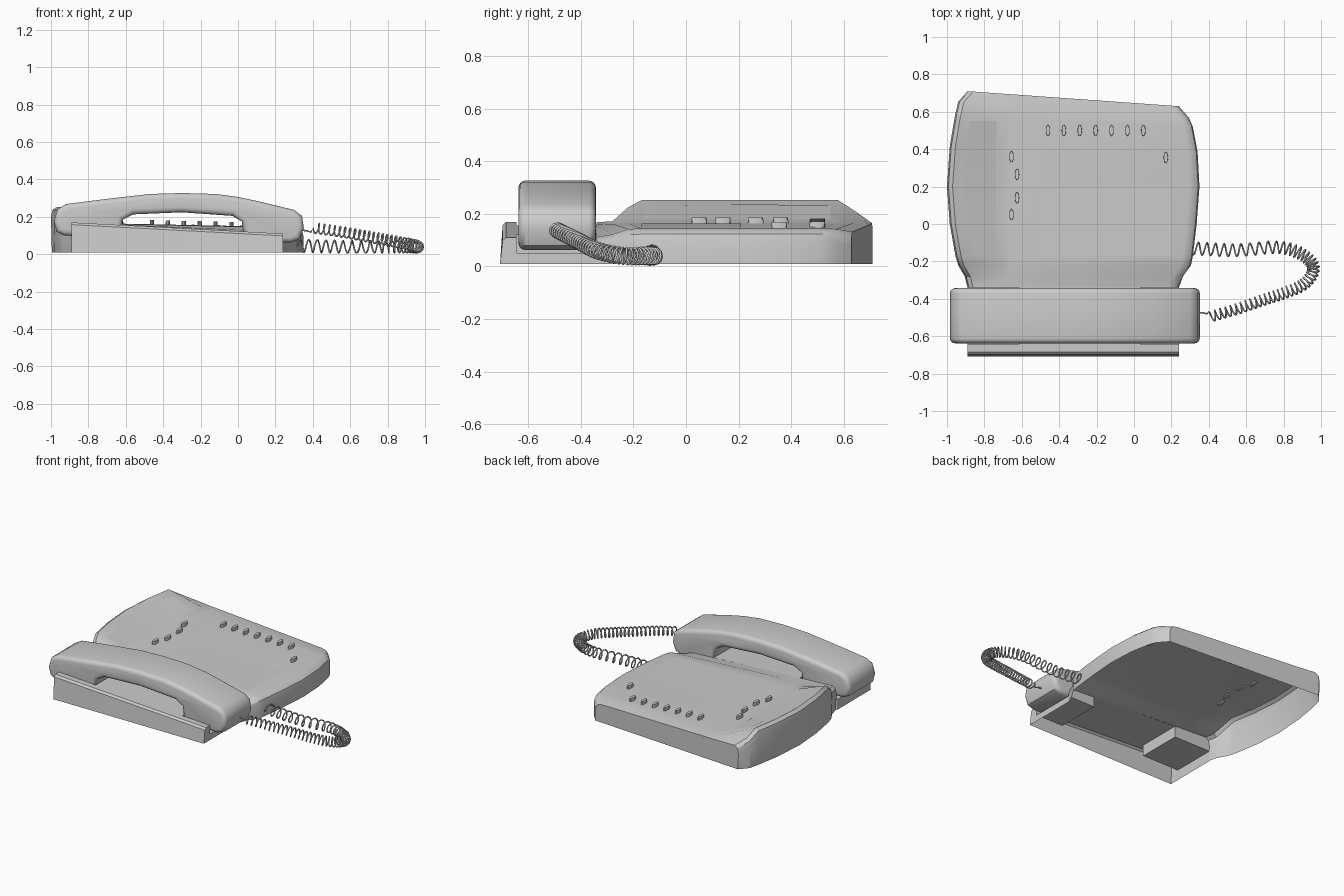
import bpy, bmesh, math
from mathutils import Vector
from mathutils.bvhtree import BVHTree

if "Cube" in bpy.data.objects:
    bpy.data.objects.remove(bpy.data.objects["Cube"])


def finish(name, bm, angle=30):
    bmesh.ops.remove_doubles(bm, verts=bm.verts, dist=1e-5)
    bmesh.ops.dissolve_degenerate(bm, edges=bm.edges, dist=1e-5)
    bmesh.ops.recalc_face_normals(bm, faces=bm.faces)
    me = bpy.data.meshes.new(name)
    bm.to_mesh(me)
    bm.free()
    ob = bpy.data.objects.new(name, me)
    bpy.context.collection.objects.link(ob)
    bpy.ops.object.select_all(action='DESELECT')
    ob.select_set(True)
    bpy.context.view_layer.objects.active = ob
    bpy.ops.object.shade_smooth_by_angle(angle=math.radians(angle))
    return ob


def loft(bm, sections):
    rows = [[bm.verts.new(p) for p in s] for s in sections]
    for a, b in zip(rows, rows[1:]):
        for i in range(len(a) - 1):
            bm.faces.new((a[i], a[i + 1], b[i + 1], b[i]))
    return rows


# Main body: open-bottomed shell lofted front to back, with raised left wing
# y, left x, right x, left z, crease z, right z, back slant
stations = [
    (-0.34, -0.89, 0.24, 0.168, 0.160, 0.112, 0),
    (-0.28, -0.905, 0.262, 0.172, 0.163, 0.122, 0),
    (-0.22, -0.94, 0.305, 0.225, 0.165, 0.142, 0),
    (-0.17, -0.955, 0.315, 0.252, 0.165, 0.145, 0),
    (0.0, -0.985, 0.335, 0.252, 0.165, 0.145, 0),
    (0.2, -1.0, 0.35, 0.252, 0.165, 0.145, 0),
    (0.4, -0.985, 0.34, 0.252, 0.165, 0.145, 0.3),
    (0.55, -0.957, 0.315, 0.252, 0.165, 0.145, 0.7),
    (0.61, -0.94, 0.295, 0.205, 0.165, 0.143, 1),
    (0.67, -0.89, 0.24, 0.165, 0.158, 0.132, 1),
]
bm = bmesh.new()
secs = []
for y, xl, xr, zl, zc, zr, k in stations:
    prof = [(xl + 0.005, 0.01), (xl, zl - 0.05), (xl + 0.008, zl - 0.015), (xl + 0.03, zl),
            (-0.70, zc), (-0.66, zc - 0.001), (xr - 0.055, zr), (xr - 0.025, zr - 0.007),
            (xr - 0.007, zr - 0.022), (xr, zr - 0.05), (xr, 0.01)]
    secs.append([(x, y - 0.071 * k * (x + 0.325), z) for x, z in prof])
rows = loft(bm, secs)
bm.faces.new(rows[-1])
body = finish("phone_body", bm, 28)
tmp = bmesh.new()
tmp.from_mesh(body.data)
tree = BVHTree.FromBMesh(tmp)
tmp.free()


def top_z(x, y):
    return tree.ray_cast(Vector((x, y, 1)), Vector((0, 0, -1)))[0].z


# Handset cradle: sloped front rim, solid middle, open pocket at each end
def rim_z(x):
    return 0.17 - 0.053 * (x + 0.89)


bm = bmesh.new()
secs = []
for x, floor in [(-0.89, 0.08), (-0.615, 0.08), (-0.615, None), (0.035, None), (0.035, 0.052), (0.24, 0.052)]:
    zt = rim_z(x)
    f = zt if floor is None else floor
    secs.append([(x, -0.708, 0.01), (x, -0.698, zt - 0.012), (x, -0.685, zt), (x, -0.645, zt),
                 (x, -0.645, f), (x, -0.34, f), (x, -0.34, zt)])
rows = loft(bm, secs)
for r in (rows[0], rows[-1]):
    bm.faces.new(r[:6] + [bm.verts.new((r[0].co.x, -0.34, 0.01))])
finish("handset_cradle", bm)

# Handset: side profile extruded across and rounded
profile = [(-0.93, 0.10), (-0.63, 0.088), (-0.615, 0.185), (-0.56, 0.213), (-0.3, 0.224),
           (-0.03, 0.205), (0.02, 0.175), (0.035, 0.07), (0.28, 0.062), (0.33, 0.08),
           (0.352, 0.14), (0.342, 0.205), (0.30, 0.237), (0.1, 0.285), (0.0, 0.306), (-0.12, 0.322),
           (-0.3, 0.327), (-0.47, 0.322), (-0.7, 0.296), (-0.92, 0.268), (-0.965, 0.24),
           (-0.985, 0.175), (-0.97, 0.12)]
bm = bmesh.new()
face = bm.faces.new([bm.verts.new((x, -0.638, z)) for x, z in profile])
ext = bmesh.ops.extrude_face_region(bm, geom=[face])
bmesh.ops.translate(bm, vec=(0, 0.295, 0), verts=[v for v in ext['geom'] if isinstance(v, bmesh.types.BMVert)])
rim = [e for e in bm.edges if abs(e.verts[0].co.y - e.verts[1].co.y) < 1e-6]
bmesh.ops.bevel(bm, geom=rim, offset=0.028, segments=4, profile=0.5, affect='EDGES', clamp_overlap=True)
finish("handset", bm, 45)

# Oval buttons
spots = [(-0.46 + 0.085 * i, 0.5) for i in range(7)]
spots += [(0.17, 0.355), (-0.655, 0.36), (-0.625, 0.265), (-0.625, 0.14), (-0.655, 0.05)]
bm = bmesh.new()
for x, y in spots:
    z = top_z(x, y)
    new = bmesh.ops.create_cone(bm, cap_ends=True, segments=12, radius1=1, radius2=0.92, depth=1)['verts']
    bmesh.ops.scale(bm, vec=(0.012, 0.031, 0.03), verts=new)
    bmesh.ops.translate(bm, vec=(x, y, z + 0.007), verts=new)
finish("buttons", bm)


# Thin plates lying on the top surface
def plate(name, spans):
    bm = bmesh.new()
    loft(bm, [[(x, y, top_z(x, y) + 0.002) for x in (a, b)] for y, a, b in spans])
    return finish(name, bm)


plate("display_panel", [(-0.165, -0.865, -0.735), (0.0, -0.897, -0.737), (0.2, -0.912, -0.737),
                        (0.4, -0.899, -0.737), (0.55, -0.875, -0.735)])
plate("keypad_panel", [(-0.17, -0.5, 0.2), (0.0, -0.5, 0.2), (0.21, -0.5, 0.2)])

# Coiled cord: helix wound around a smooth path
path = [Vector(p) for p in [
    (0.32, -0.13, 0.045), (0.55, -0.14, 0.04), (0.78, -0.125, 0.04), (0.91, -0.17, 0.04),
    (0.96, -0.24, 0.04), (0.91, -0.32, 0.055), (0.80, -0.37, 0.075), (0.68, -0.41, 0.097),
    (0.55, -0.455, 0.12), (0.41, -0.495, 0.14)]]


def on_path(t):
    i = min(int(t), len(path) - 2)
    u = t - i
    p1, p2 = path[i], path[i + 1]
    p0 = path[i - 1] if i else p1 * 2 - p2
    p3 = path[i + 2] if i + 2 < len(path) else p2 * 2 - p1
    return 0.5 * (2 * p1 + (p2 - p0) * u + (2 * p0 - 5 * p1 + 4 * p2 - p3) * u * u
                  + (3 * p1 - p0 - 3 * p2 + p3) * u ** 3)


points = []
per_seg, turns = 60, 5
total = per_seg * (len(path) - 1)
for n in range(total + 1):
    t = n / per_seg
    c = on_path(t)
    d = (on_path(min(t + 0.01, len(path) - 1)) - on_path(max(t - 0.01, 0))).normalized()
    side = d.cross(Vector((0, 0, 1))).normalized()
    up = side.cross(d)
    a = 2 * math.pi * turns * t
    r = 0.034 - 0.007 * n / total
    points.append(c + side * r * math.cos(a) + up * r * math.sin(a))
points = [Vector((0.29, -0.12, 0.045))] + points
points += [Vector((0.39, -0.48, 0.118)), Vector((0.37, -0.475, 0.125)), Vector((0.33, -0.475, 0.13))]
cu = bpy.data.curves.new("coiled_cord", 'CURVE')
cu.dimensions = '3D'
cu.bevel_depth = 0.0045
cu.bevel_resolution = 1
sp = cu.splines.new('POLY')
sp.points.add(len(points) - 1)
for q, p in zip(sp.points, points):
    q.co = (*p, 1)
sp.use_smooth = True
bpy.context.collection.objects.link(bpy.data.objects.new("coiled_cord", cu))
